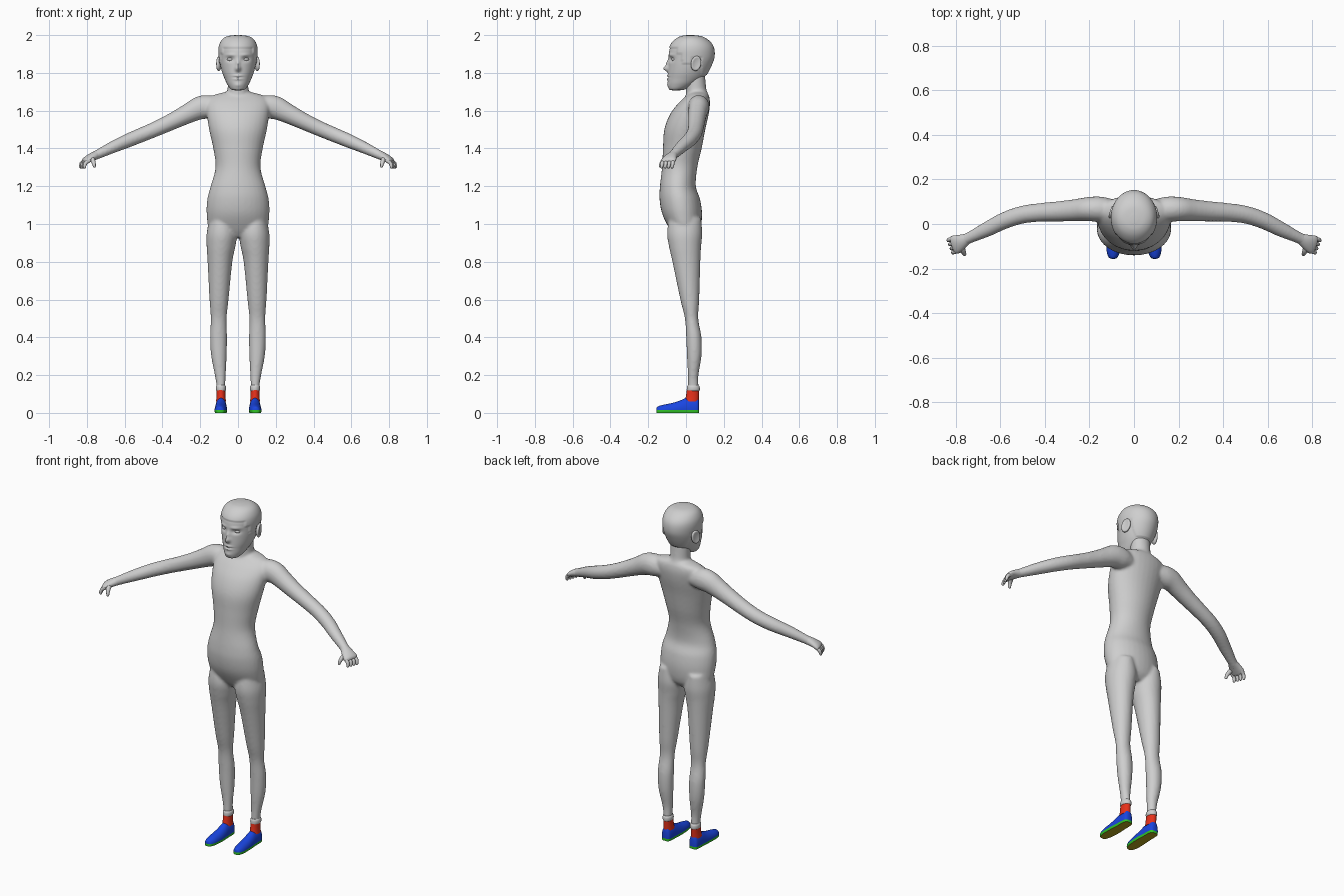
import bpy, bmesh, math
from mathutils import Vector, Matrix


def material(name, r, g, b):
    m = bpy.data.materials.new(name)
    m.diffuse_color = (r, g, b, 1)
    return m


GREY = material("pale grey", 0.62, 0.62, 0.62)
BLUE = material("shoe blue", 0.01, 0.06, 0.75)
RED = material("sock red", 0.80, 0.03, 0.01)
GREEN = material("sole green", 0.03, 0.55, 0.02)
OLIVE = material("sole olive", 0.45, 0.36, 0.01)


def finish(name, bm, mats, angle=50):
    bmesh.ops.recalc_face_normals(bm, faces=bm.faces[:])
    me = bpy.data.meshes.new(name)
    bm.to_mesh(me)
    bm.free()
    for m in mats:
        me.materials.append(m)
    for p in me.polygons:
        p.use_smooth = True
    me.set_sharp_from_angle(angle=math.radians(angle))
    ob = bpy.data.objects.new(name, me)
    bpy.context.collection.objects.link(ob)
    return ob


def spline(st, k):
    """Catmull-Rom interpolation of station tuples."""
    out = []
    for i in range(len(st) - 1):
        p = [st[max(i - 1, 0)], st[i], st[i + 1], st[min(i + 2, len(st) - 1)]]
        for j in range(k):
            t = j / k
            out.append([0.5 * (2 * b + (c - a) * t + (2 * a - 5 * b + 4 * c - d) * t * t
                               + (3 * b - a - 3 * c + d) * t ** 3) for a, b, c, d in zip(*p)])
    return out + [list(st[-1])]


def skin(bm, rings):
    """Bridge rings of points and close both ends."""
    vs = [[bm.verts.new(p) for p in r] for r in rings]
    n = len(vs[0])
    for a, b in zip(vs, vs[1:]):
        for i in range(n):
            bm.faces.new((a[i], a[(i + 1) % n], b[(i + 1) % n], b[i]))
    bm.faces.new(vs[0])
    bm.faces.new(vs[-1])


def ring(c, u, v, n):
    return [c + u * math.cos(2 * math.pi * i / n) + v * math.sin(2 * math.pi * i / n) for i in range(n)]


def column(bm, st, k=5, n=32, s=1):
    """Upright loft; stations are z, x min, x max, y front, y back."""
    skin(bm, [ring(Vector((s * (a + b) / 2, (c + d) / 2, z)), Vector(((b - a) / 2, 0, 0)),
                   Vector((0, (d - c) / 2, 0)), n) for z, a, b, c, d in spline(st, k)])


def limb(bm, st, k=4, n=20, s=1):
    """Loft along a path; stations are x, y, z, radius across, radius upright."""
    pts = spline(st, k)
    cs = [Vector((s * p[0], p[1], p[2])) for p in pts]
    rings = []
    for i, p in enumerate(pts):
        t = (cs[min(i + 1, len(cs) - 1)] - cs[max(i - 1, 0)]).normalized()
        u = t.cross(Vector((0, 0, 1))).normalized()
        rings.append(ring(cs[i], u * p[3], u.cross(t) * p[4], n))
    skin(bm, rings)


def mirror_widths(st):
    return [(z, -w, w, f, b) for z, w, f, b in st]


# Body: torso, neck, legs and arms fused into one smooth skin
bm = bmesh.new()
column(bm, mirror_widths([
    (0.93, .08, -.055, .045), (0.97, .15, -.085, .075), (1.05, .166, -.125, .085),
    (1.13, .163, -.14, .075), (1.2, .145, -.138, .052), (1.3, .119, -.127, .06),
    (1.4, .131, -.122, .083), (1.5, .153, -.115, .102), (1.58, .165, -.085, .12),
    (1.64, .168, -.04, .127), (1.678, .14, .0, .122), (1.70, .06, .02, .11)]))
column(bm, mirror_widths([(1.64, .075, .0, .12), (1.69, .06, .0, .115),
                          (1.72, .055, .0, .107), (1.8, .055, .0, .1)]))
LEG = [(1.03, .03, .15, -.09, .08), (.95, .006, .166, -.1, .086), (.88, .014, .166, -.09, .08),
       (.8, .03, .161, -.072, .076), (.6, .05, .151, -.03, .07), (.5, .06, .144, -.006, .065),
       (.4, .058, .148, .001, .082), (.3, .06, .142, .005, .082), (.2, .065, .123, .01, .066),
       (.15, .067, .115, .01, .066), (.11, .068, .114, .01, .067)]
ARM = [(.1, .062, 1.615, .05, .05), (.15, .066, 1.62, .057, .062), (.2, .067, 1.615, .055, .062),
       (.26, .062, 1.587, .05, .053), (.33, .057, 1.552, .046, .046), (.42, .052, 1.51, .042, .041),
       (.5, .042, 1.476, .04, .039), (.58, .016, 1.443, .038, .037), (.66, -.024, 1.408, .034, .032),
       (.74, -.062, 1.37, .026, .025), (.77, -.077, 1.355, .03, .022)]
for s in (-1, 1):
    column(bm, LEG, s=s)
    limb(bm, ARM, s=s)
body = finish("body", bm, [GREY], 180)
mod = body.modifiers.new("fuse", 'REMESH')
mod.mode = 'VOXEL'
mod.voxel_size = 0.008
mod.use_smooth_shade = True
mod = body.modifiers.new("blend", 'SMOOTH')
mod.factor = 0.5
mod.iterations = 6

# Head: upright loft with features pressed in or pulled out
bm = bmesh.new()
column(bm, mirror_widths([
    (1.708, .018, -.075, -.03), (1.714, .038, -.09, .0), (1.74, .057, -.096, .05),
    (1.77, .071, -.096, .09), (1.80, .083, -.095, .112), (1.84, .093, -.093, .132),
    (1.88, .098, -.092, .146), (1.92, .1, -.088, .146), (1.95, .094, -.076, .134),
    (1.975, .078, -.052, .108), (1.989, .052, -.025, .078), (1.994, .015, .005, .04)]), 7, 96)
# x, z, spread x, spread z, push along y
FEATURES = [(0, 1.822, .013, .014, -.024), (0, 1.848, .010, .02, -.012),     # nose
            (.04, 1.872, .02, .012, .013), (.04, 1.895, .024, .007, -.006),  # sockets, brows
            (0, 1.785, .022, .005, -.006), (0, 1.776, .025, .003, .005),     # upper lip, mouth
            (0, 1.767, .02, .005, -.006), (0, 1.735, .02, .01, -.004)]       # lower lip, chin
for v in bm.verts:
    x, y, z = v.co
    if y < -.02:
        for fx, fz, sx, sz, d in FEATURES:
            v.co.y += d * math.exp(-((abs(x) - fx) / sx) ** 2 - ((z - fz) / sz) ** 2)
    # Raised hair above the hairline
    line = 1.932 if y < -.045 else 1.9 if y < -.02 else 1.85 if y < .03 else 1.885 if y < .08 else 1.79
    if z > line:
        c = Vector((0, .03, 1.85))
        v.co = c + (v.co - c) * 1.04
finish("head", bm, [GREY], 60)

for s, side in ((-1, "left"), (1, "right")):
    # Eyeballs
    bm = bmesh.new()
    bmesh.ops.create_uvsphere(bm, u_segments=20, v_segments=12, radius=1, matrix=Matrix.Translation(
        (s * .04, -.061, 1.872)) @ Matrix.Diagonal((.018, .016, .011, 1)))
    finish(side + "_eye", bm, [GREY])

    # Ears with a hollowed outer side
    bm = bmesh.new()
    bmesh.ops.create_uvsphere(bm, u_segments=24, v_segments=16, radius=1)
    for v in bm.verts:
        if v.co.x * s > .55:
            v.co.x -= s * 1.6 * (v.co.x * s - .55)
    bm.transform(Matrix.Translation((s * .101, .053, 1.85)) @ Matrix.Rotation(s * .3, 4, 'Z')
                 @ Matrix.Rotation(-.2, 4, 'X') @ Matrix.Diagonal((.015, .028, .04, 1)))
    finish(side + "_ear", bm, [GREY], 180)

    # Hand: palm, four curled fingers and a thumb
    bm = bmesh.new()
    limb(bm, [(.75, -.067, 1.365, .025, .023), (.775, -.08, 1.354, .034, .021),
              (.797, -.09, 1.342, .041, .018), (.81, -.095, 1.333, .04, .014),
              (.816, -.097, 1.329, .03, .006)], s=s)
    for o in (-.03, -.01, .01, .03):
        x, y = .803 - .35 * o, -.093 - .92 * o
        limb(bm, [(x - .01, y, 1.338, .010, .010), (x + .012, y - .004, 1.325, .010, .010),
                  (x + .019, y - .007, 1.31, .009, .009), (x + .02, y - .009, 1.298, .007, .007),
                  (x + .0205, y - .0095, 1.294, .002, .002)], 3, 10, s)
    limb(bm, [(.775, -.095, 1.35, .014, .014), (.769, -.117, 1.337, .013, .013),
              (.763, -.131, 1.32, .010, .010), (.76, -.137, 1.303, .007, .007),
              (.76, -.138, 1.299, .002, .002)], 3, 12, s)
    finish(side + "_hand", bm, [GREY])

    # Trouser cuff and sock
    bm = bmesh.new()
    column(bm, [(.115, .068, .112, .006, .069), (.122, .063, .117, .004, .073),
                (.138, .063, .117, .005, .072), (.147, .068, .113, .01, .066)], 4, s=s)
    finish(side + "_cuff", bm, [GREY])
    bm = bmesh.new()
    column(bm, [(.06, .064, .116, -.006, .068), (.09, .066, .114, .0, .069),
                (.12, .067, .114, .004, .07)], 3, s=s)
    finish(side + "_sock", bm, [RED])

    # Shoe: flat-bottomed loft along y; stations are y, centre x, half width, top
    bm = bmesh.new()
    rings = []
    for y, c, w, top in spline([(-.156, .094, .008, .025), (-.149, .094, .02, .034),
                                (-.12, .093, .03, .043), (-.07, .091, .033, .053),
                                (-.03, .09, .032, .066), (0, .09, .03, .079), (.04, .09, .029, .083),
                                (.062, .09, .025, .08), (.07, .09, .014, .06)], 4):
        rings.append([(s * (c + w * math.cos(a)), y, max(0, top * (.28 + .72 * math.sin(a))))
                      for a in [2 * math.pi * i / 32 for i in range(32)]])
    skin(bm, rings)
    bmesh.ops.bisect_plane(bm, geom=bm.verts[:] + bm.edges[:] + bm.faces[:],
                           plane_co=(0, 0, .014), plane_no=(0, 0, 1))
    bmesh.ops.recalc_face_normals(bm, faces=bm.faces[:])
    for f in bm.faces:
        z = f.calc_center_median().z
        f.material_index = 2 if z < .001 else 1 if z < .014 else 0
    finish(side + "_shoe", bm, [BLUE, GREEN, OLIVE])
